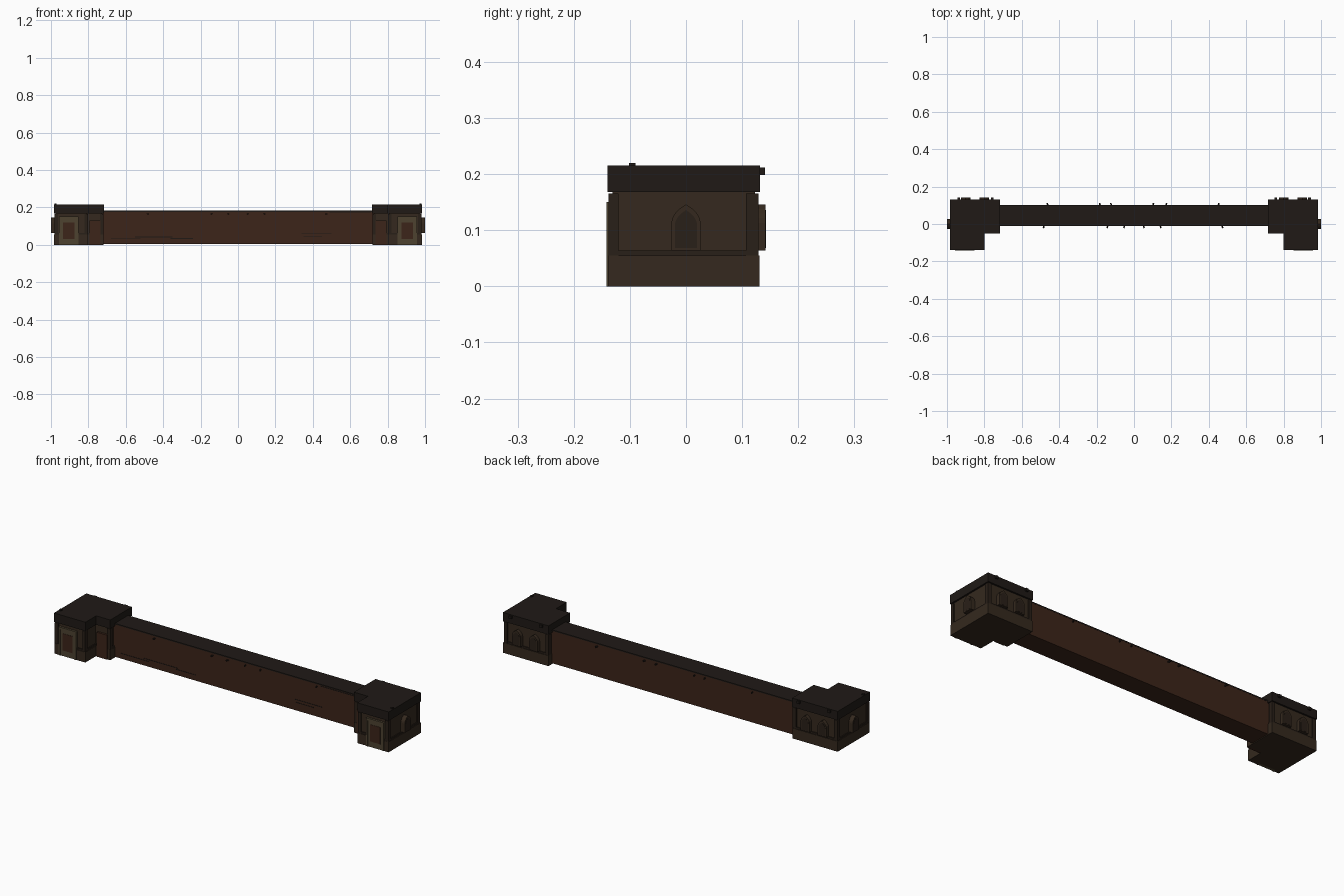
import bpy, bmesh, math
from mathutils import Vector, Matrix

if "Cube" in bpy.data.objects:
    bpy.data.objects.remove(bpy.data.objects["Cube"])


def material(name, rgb):
    m = bpy.data.materials.new(name)
    m.diffuse_color = (*rgb, 1)
    m.use_nodes = True
    m.node_tree.nodes["Principled BSDF"].inputs["Base Color"].default_value = m.diffuse_color
    return m


ROOF = material("dark_roof", (0.014, 0.010, 0.008))
WALL = material("bronze_wall", (0.035, 0.022, 0.013))
TRIM = material("dark_trim", (0.022, 0.014, 0.009))
RUST = material("rust_panel", (0.045, 0.018, 0.010))
DOOR = material("door_metal", (0.075, 0.055, 0.030))


def prism(name, outline, depth, mat, matrix=Matrix()):
    """Extrude a closed 2D outline along local z, then place it."""
    bm = bmesh.new()
    face = bm.faces.new([bm.verts.new((x, y, 0)) for x, y in outline])
    top = bmesh.ops.extrude_face_region(bm, geom=[face])["geom"]
    bmesh.ops.translate(bm, vec=(0, 0, depth),
                        verts=[v for v in top if isinstance(v, bmesh.types.BMVert)])
    bm.transform(matrix)
    bmesh.ops.recalc_face_normals(bm, faces=bm.faces)
    mesh = bpy.data.meshes.new(name)
    bm.to_mesh(mesh)
    bm.free()
    mesh.materials.append(mat)
    ob = bpy.data.objects.new(name, mesh)
    bpy.context.collection.objects.link(ob)
    return ob


def box(name, x0, x1, y0, y1, z0, z1, mat):
    x0, x1 = sorted((x0, x1))
    return prism(name, [(x0, y0), (x1, y0), (x1, y1), (x0, y1)], z1 - z0, mat,
                 Matrix.Translation((0, 0, z0)))


def block_outline(s, d):
    """L-shaped plan of an end block, inset by d."""
    return [(s * x, y) for x, y in (
        (0.717 + d, -0.05 + d), (0.80 + d, -0.05 + d), (0.80 + d, -0.14 + d),
        (0.985 - d, -0.14 + d), (0.985 - d, 0.132 - d), (0.717 + d, 0.132 - d))]


def arch(name, w, h, depth, mat, at, out):
    """Pointed-arch panel standing on 'at', pushed along 'out'."""
    a = w / 2
    spring = h * 0.6
    left = [(-a * math.cos(t * math.pi / 2) ** 0.8, spring + (h - spring) * t)
            for t in (0, 0.25, 0.5, 0.75)]
    pts = [(-a, 0)] + left + [(0, h)] + [(-x, y) for x, y in reversed(left)] + [(a, 0)]
    out = Vector(out)
    up = Vector((0, 0, 1))
    side = up.cross(out)
    rot = Matrix((side, up, out)).transposed().to_4x4()
    return prism(name, pts, depth, mat, Matrix.Translation(at) @ rot)


# Long corridor with closed floor and roof
box("corridor", -0.73, 0.73, -0.01, 0.10, 0.004, 0.18, RUST)
box("corridor_roof", -0.73, 0.73, -0.011, 0.101, 0.176, 0.182, ROOF)

# Thin slits low and high on the corridor front
for x, w, z in ((-0.6, 0.16, 0.03), (-0.45, 0.2, 0.04), (-0.3, 0.12, 0.032),
                (0.42, 0.16, 0.06), (0.4, 0.1, 0.045), (0.6, 0.22, 0.17)):
    box("corridor_slit", x - w / 2, x + w / 2, -0.0115, -0.009, z, z + 0.003, ROOF)

# Small bent studs sticking out of the corridor sides
for y, d, xs in ((0.10, 1, (-0.46, -0.18, -0.12, 0.10, 0.17, 0.45)),
                 (-0.01, -1, (-0.48, -0.14, -0.05, 0.05, 0.14, 0.47))):
    for x in xs:
        ring = [(0.004 * math.cos(k * math.pi / 3), 0.004 * math.sin(k * math.pi / 3))
                for k in range(6)]
        direction = Vector((0.3 if x > 0 else -0.3, d, 0))
        prism("corridor_stud", ring, 0.016, ROOF,
              Matrix.Translation((x, y - d * 0.003, 0.165))
              @ direction.to_track_quat('Z', 'Y').to_matrix().to_4x4())

# Mirrored end blocks
for s in (-1, 1):
    # Stacked plinth, ledge, wall and cornice
    for name, z0, z1, d, mat in (("plinth", 0, 0.055, 0.001, WALL),
                                 ("ledge", 0.055, 0.064, 0.004, TRIM),
                                 ("block_wall", 0.064, 0.17, 0.009, WALL),
                                 ("cornice", 0.168, 0.215, 0.0, ROOF)):
        prism(name, block_outline(s, d), z1 - z0, mat, Matrix.Translation((0, 0, z0)))

    # Corner piers
    for x0, x1, y0, y1 in ((0.718, 0.738, 0.107, 0.129), (0.962, 0.982, 0.107, 0.129),
                           (0.718, 0.738, -0.048, -0.03), (0.962, 0.982, -0.138, -0.12),
                           (0.803, 0.82, -0.138, -0.12)):
        box("corner_pier", s * x0, s * x1, y0, y1, 0.055, 0.165, TRIM)

    # Pointed windows: one outer side, two at the back
    arch("side_window", 0.052, 0.082, 0.025, WALL, (s * 0.975, 0, 0.064), (s, 0, 0))
    arch("side_window_pane", 0.04, 0.068, 0.003, TRIM, (s * 0.998, 0, 0.068), (s, 0, 0))
    for x in (0.80, 0.90):
        arch("back_window", 0.052, 0.082, 0.02, WALL, (s * x, 0.122, 0.064), (0, 1, 0))
        arch("back_window_pane", 0.04, 0.068, 0.002, TRIM, (s * x, 0.141, 0.068), (0, 1, 0))

    # Front door with frame, leaf and raised panel
    c = s * 0.905
    for k in (-1, 1):
        box("door_jamb", c + k * 0.042, c + k * 0.052, -0.142, -0.128, 0, 0.148, DOOR)
    box("door_lintel", c - 0.052, c + 0.052, -0.142, -0.128, 0.138, 0.15, DOOR)
    box("door_leaf", c - 0.043, c + 0.043, -0.1395, -0.125, 0, 0.14, DOOR)
    box("door_panel", c - 0.03, c + 0.03, -0.141, -0.138, 0.03, 0.12, RUST)

    # Rusty panel in the recess beside the porch
    box("recess_panel", s * 0.735, s * 0.795, -0.052, -0.038, 0.0, 0.13, RUST)

    # Loose fittings on the cornice edges
    box("cornice_bracket", s * 0.75, s * 0.765, 0.128, 0.141, 0.198, 0.212, ROOF)
    box("cornice_bracket", s * 0.93, s * 0.945, 0.128, 0.141, 0.198, 0.212, ROOF)
    box("roof_knob", s * 0.97, s * 0.982, -0.102, -0.09, 0.21, 0.22, ROOF)
